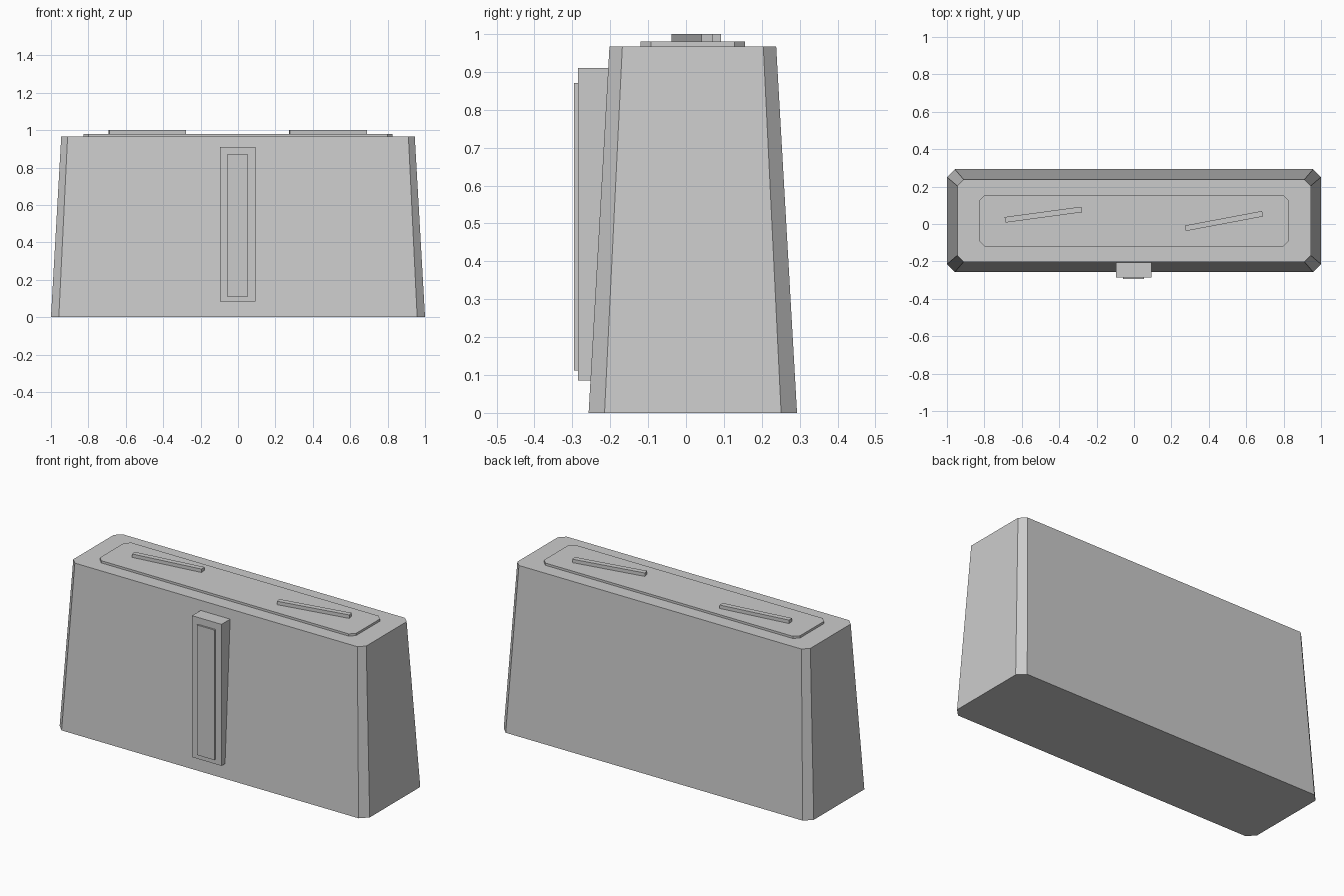
import bpy, bmesh
from math import radians

cube = bpy.data.objects.get("Cube")
if cube:
    bpy.data.objects.remove(cube, do_unlink=True)

grey = bpy.data.materials.new("plain_grey")
grey.use_nodes = True
grey.diffuse_color = (0.6, 0.6, 0.6, 1)
grey.node_tree.nodes["Principled BSDF"].inputs["Base Color"].default_value = (0.6, 0.6, 0.6, 1)


def add_object(name, bm, location=(0, 0, 0), turn=0):
    bmesh.ops.recalc_face_normals(bm, faces=bm.faces)
    mesh = bpy.data.meshes.new(name)
    bm.to_mesh(mesh)
    bm.free()
    mesh.materials.append(grey)
    obj = bpy.data.objects.new(name, mesh)
    obj.location = location
    obj.rotation_euler.z = radians(turn)
    bpy.context.collection.objects.link(obj)
    return obj


def ring(bm, hx, hy, cut, z):
    """Rectangle with cut corners, as eight vertices."""
    points = []
    for sx, sy in ((1, 1), (-1, 1), (-1, -1), (1, -1)):
        pair = [(sx * hx, sy * (hy - cut)), (sx * (hx - cut), sy * hy)]
        points += pair if sx * sy > 0 else pair[::-1]
    return [bm.verts.new((x, y, z)) for x, y in points]


def cut_corner_block(name, low, high, y):
    """Solid between two cut-corner rectangles (half x, half y, cut, z)."""
    bm = bmesh.new()
    a, b = ring(bm, *low), ring(bm, *high)
    bm.faces.new(a)
    bm.faces.new(b)
    for i in range(len(a)):
        j = (i + 1) % len(a)
        bm.faces.new((a[i], a[j], b[j], b[i]))
    return add_object(name, bm, (0, y, 0))


def box(name, size, location, turn=0):
    bm = bmesh.new()
    bmesh.ops.create_cube(bm, size=1)
    bmesh.ops.scale(bm, vec=size, verts=bm.verts)
    return add_object(name, bm, location, turn)


# Tapered body and the thin plate on top
cut_corner_block("body", (1, 0.275, 0.042, 0), (0.945, 0.22, 0.034, 0.967), 0.018)
cut_corner_block("top_plate", (0.826, 0.138, 0.028, 0.96), (0.826, 0.138, 0.028, 0.98), 0.018)

# Slanted bars on the plate
box("right_bar", (0.413, 0.03, 0.03), (-0.485, 0.05, 0.985), 7.7)
box("left_bar", (0.42, 0.03, 0.03), (0.481, 0.016, 0.985), 10.7)

# Upright block on the front with its raised panel
box("front_block", (0.19, 0.085, 0.825), (-0.002, -0.2425, 0.4975))
box("front_panel", (0.113, 0.03, 0.758), (-0.002, -0.28, 0.491))
